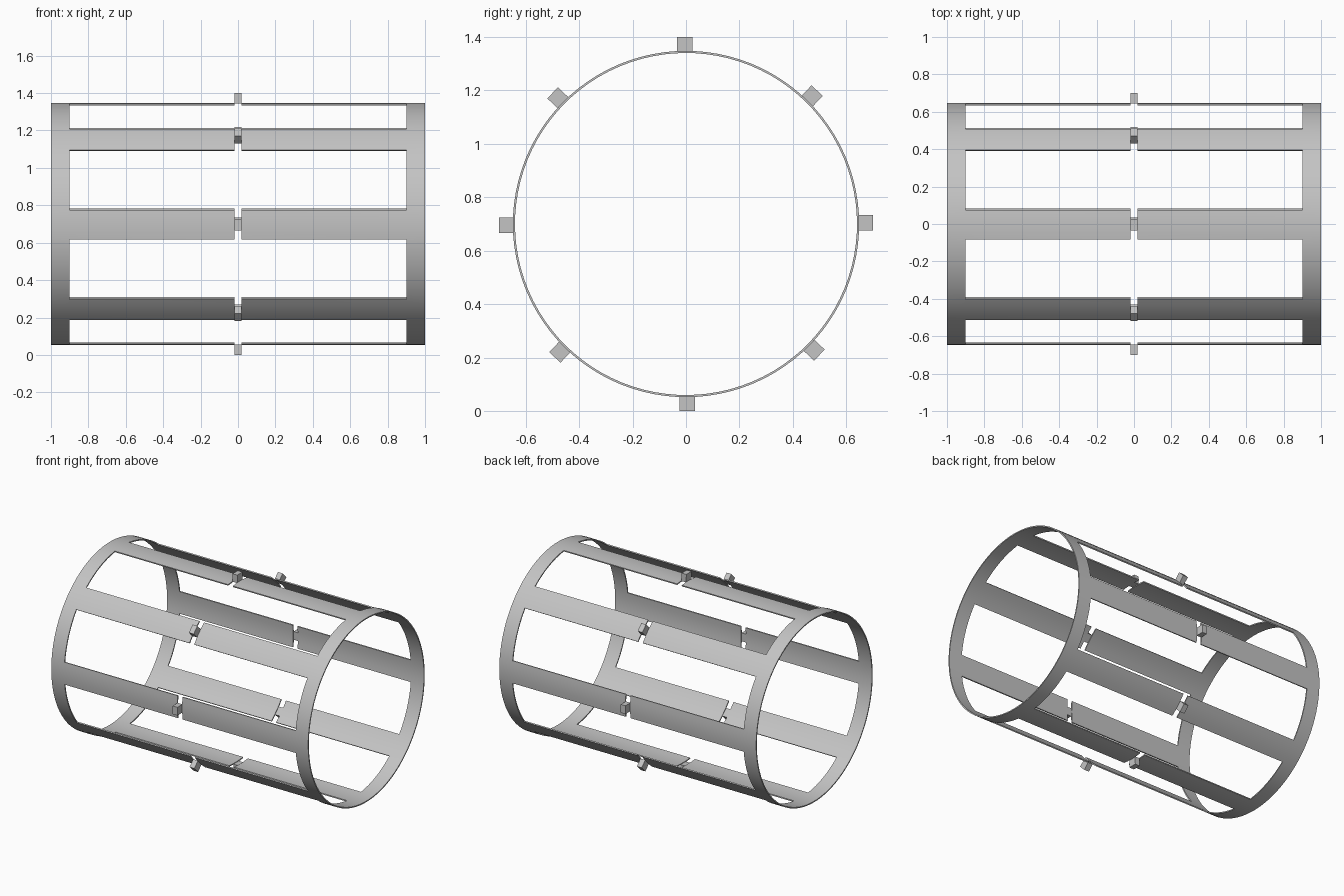
import bpy, bmesh
from math import sin, cos, radians

if "Cube" in bpy.data.objects:
    bpy.data.objects.remove(bpy.data.objects["Cube"], do_unlink=True)

RADIUS = 0.648        # outer radius of the cage
WALL = 0.008          # sheet thickness
AXIS_Z = 0.7          # height of the long axis
TIP = 0.7             # outer reach of the clips
HALF_BAR = 7          # half angle of each bar, degrees
GAP = 0.0185          # half length of the gap in each bar
TWIST = 0.45          # small turn of the whole pattern, degrees
BARS = 8
STEP = 360 / BARS

# Plain grey metal
grey = bpy.data.materials.new("grey metal")
grey.use_nodes = True
colour = (0.55, 0.55, 0.55, 1)
grey.diffuse_color = colour
grey.node_tree.nodes["Principled BSDF"].inputs["Base Color"].default_value = colour


def add_object(name, bm):
    mesh = bpy.data.meshes.new(name)
    bm.to_mesh(mesh)
    bm.free()
    mesh.materials.append(grey)
    obj = bpy.data.objects.new(name, mesh)
    bpy.context.collection.objects.link(obj)
    return obj


# Cage: two end hoops joined by split bars, cut from one curved sheet
stations = [-1, -0.9, -GAP, GAP, 0.9, 1]
angles, on_bar = [], []
for i in range(BARS):
    start = i * STEP - HALF_BAR + TWIST
    for k in range(4):
        angles.append(start + k * HALF_BAR / 2)
        on_bar.append(True)
    for k in range(8):
        angles.append(start + 2 * HALF_BAR + k * (STEP - 2 * HALF_BAR) / 8)
        on_bar.append(False)

bm = bmesh.new()
grid = [[bm.verts.new((x, RADIUS * cos(radians(a)), RADIUS * sin(radians(a))))
         for x in stations] for a in angles]
for j, row in enumerate(grid):
    following = grid[(j + 1) % len(grid)]
    for s in range(len(stations) - 1):
        hoop = s in (0, 4)
        bar = s in (1, 3) and on_bar[j]
        if hoop or bar:
            bm.faces.new((row[s], following[s], following[s + 1], row[s + 1]))
loose = [v for v in bm.verts if not v.link_faces]
bmesh.ops.delete(bm, geom=loose, context='VERTS')

cage = add_object("cage", bm)
cage.location.z = AXIS_Z
solid = cage.modifiers.new("thickness", 'SOLIDIFY')
solid.thickness = WALL
solid.offset = -1
bpy.ops.object.select_all(action='DESELECT')
bpy.context.view_layer.objects.active = cage
cage.select_set(True)
bpy.ops.object.modifier_apply(modifier=solid.name)
bpy.ops.object.shade_smooth_by_angle(angle=radians(30))

# Clips: small blocks bridging the gap in each bar
inner = RADIUS - WALL / 2
for i in range(BARS):
    bm = bmesh.new()
    bmesh.ops.create_cube(bm, size=1)
    bmesh.ops.scale(bm, vec=(2 * GAP, TIP - inner, 0.058), verts=bm.verts)
    bmesh.ops.translate(bm, vec=(0, (TIP + inner) / 2, 0), verts=bm.verts)
    clip = add_object(f"clip_{i + 1}", bm)
    clip.location.z = AXIS_Z
    clip.rotation_euler.x = radians(i * STEP + TWIST)
